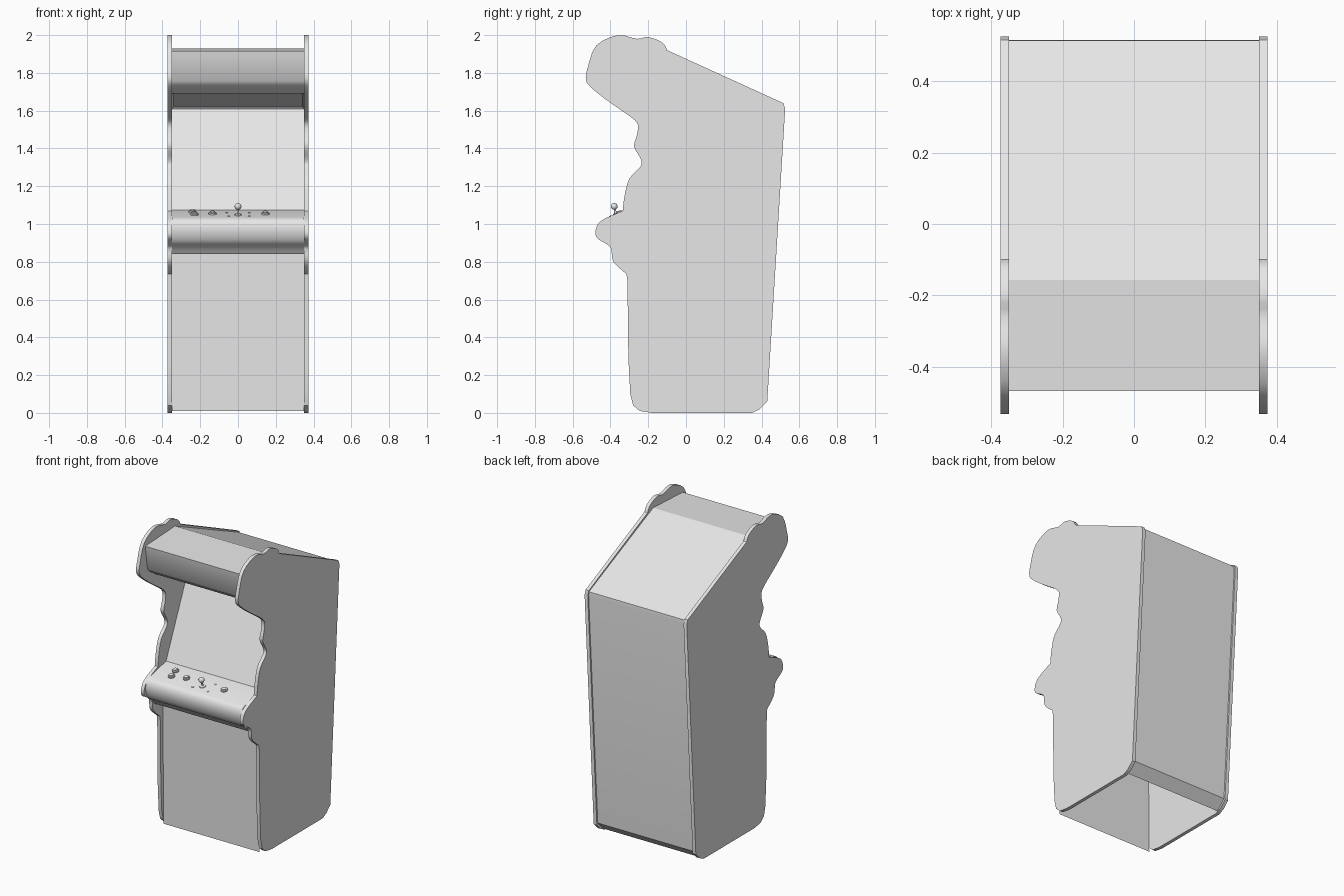
import bpy, bmesh, math
from mathutils import Vector, Matrix

if "Cube" in bpy.data.objects:
    bpy.data.objects.remove(bpy.data.objects["Cube"])

grey = bpy.data.materials.new("plain grey")
grey.diffuse_color = (0.8, 0.8, 0.8, 1)
grey.use_nodes = True
grey.node_tree.nodes["Principled BSDF"].inputs["Base Color"].default_value = grey.diffuse_color


def finish(name, bm, angle=35):
    bmesh.ops.recalc_face_normals(bm, faces=bm.faces[:])
    me = bpy.data.meshes.new(name)
    bm.to_mesh(me)
    bm.free()
    me.materials.append(grey)
    ob = bpy.data.objects.new(name, me)
    bpy.context.collection.objects.link(ob)
    bpy.ops.object.select_all(action='DESELECT')
    ob.select_set(True)
    bpy.context.view_layer.objects.active = ob
    bpy.ops.object.shade_smooth_by_angle(angle=math.radians(angle))
    return ob


def spline(pts, n=3):
    """Smooth curve through the points (Catmull-Rom)."""
    p = [Vector(q) for q in pts]
    p = [p[0]] + p + [p[-1]]
    out = []
    for i in range(1, len(p) - 2):
        a, b, c, d = p[i - 1:i + 3]
        for k in range(n):
            t = k / n
            out.append(0.5 * (2 * b + (c - a) * t + (2 * a - 5 * b + 4 * c - d) * t * t
                              + (3 * b - a - 3 * c + d) * t ** 3))
    return [tuple(q) for q in out] + [tuple(pts[-1])]


# Side panel outline (y, z): curvy front, straight roof, back and base
head = spline([(-0.10, 1.92), (-0.125, 1.96), (-0.20, 1.99), (-0.26, 1.98), (-0.36, 2.0),
               (-0.475, 1.945), (-0.52, 1.83), (-0.53, 1.765), (-0.50, 1.72),
               (-0.405, 1.645), (-0.29, 1.565), (-0.255, 1.525), (-0.26, 1.47),
               (-0.275, 1.41), (-0.24, 1.345), (-0.24, 1.305), (-0.30, 1.24),
               (-0.325, 1.15), (-0.335, 1.07)])
elbow = spline([(-0.37, 1.055), (-0.445, 1.02), (-0.475, 0.98), (-0.475, 0.93),
                (-0.415, 0.89), (-0.395, 0.865), (-0.385, 0.80), (-0.315, 0.735)])
base = [(-0.31, 0.70), (-0.305, 0.285), (-0.295, 0.10), (-0.28, 0.04), (-0.245, 0.01),
        (-0.18, 0), (0.35, 0), (0.39, 0.02), (0.43, 0.06), (0.525, 1.61), (0.515, 1.64)]
outline = head + elbow + base

for side, label in ((-1, "left"), (1, "right")):
    bm = bmesh.new()
    face = bm.faces.new([bm.verts.new((side * 0.35, y, z)) for y, z in outline])
    ext = bmesh.ops.extrude_face_region(bm, geom=[face], use_keep_orig=True)
    moved = [v for v in ext["geom"] if isinstance(v, bmesh.types.BMVert)]
    bmesh.ops.translate(bm, verts=moved, vec=(side * 0.023, 0, 0))
    bmesh.ops.triangulate(bm, faces=[f for f in bm.faces if len(f.verts) > 4])
    finish(label + "_side_panel", bm)


def sheet(name, pts, w=0.35):
    """Panel swept across the cabinet width along a (y, z) profile."""
    bm = bmesh.new()
    rows = [(bm.verts.new((-w, y, z)), bm.verts.new((w, y, z))) for y, z in pts]
    for (a, b), (c, d) in zip(rows, rows[1:]):
        bm.faces.new((a, b, d, c))
    return bm


# Lower front panel, rounded lip and sloping control deck
lip = spline([(-0.37, 0.84), (-0.40, 0.875), (-0.44, 0.905), (-0.46, 0.95),
              (-0.462, 0.99), (-0.45, 1.02), (-0.43, 1.034)])
finish("front_panel", sheet("front", [(-0.275, 0.01), (-0.285, 0.84), (-0.37, 0.84)]))
finish("control_deck", sheet("deck", lip + [(-0.25, 1.074)]))

# Screen leaning back
finish("screen", sheet("screen", [(-0.25, 1.074), (-0.01, 1.61)]))

# Marquee box: speaker underside, sign face and canopy top
bm = sheet("marquee", [(-0.01, 1.61), (-0.36, 1.69), (-0.425, 1.735), (-0.445, 1.757),
                       (-0.467, 1.915), (-0.157, 1.93)])
sign = min(bm.faces, key=lambda f: f.normal.y if f.normal.y < 0 else -f.normal.y)
bmesh.ops.recalc_face_normals(bm, faces=bm.faces[:])
bm.normal_update()
bmesh.ops.inset_individual(bm, faces=[sign], thickness=0.012, depth=-0.008)
finish("marquee", bm)

# Sloped roof, back and chamfered foot; the bottom stays open
finish("roof_and_back", sheet("back", [(-0.157, 1.93), (0.513, 1.632), (0.515, 1.61),
                                       (0.42, 0.07), (0.36, 0.01)]))


# Controls stand on the deck, square to its slope
tilt = Matrix.Rotation(math.atan2(0.04, 0.18), 4, 'X')


def deck_matrix(x, y):
    return Matrix.Translation((x, y, 1.034 + (y + 0.43) * 0.04 / 0.18)) @ tilt


def turned(name, x, y, profile, seg=20):
    """Lathed part from a (radius, height) profile."""
    bm = bmesh.new()
    vs = [bm.verts.new((r, 0, h)) for r, h in profile]
    es = [bm.edges.new(p) for p in zip(vs, vs[1:])]
    bmesh.ops.spin(bm, geom=vs + es, cent=(0, 0, 0), axis=(0, 0, 1),
                   angle=math.tau, steps=seg)
    bmesh.ops.remove_doubles(bm, verts=bm.verts[:], dist=1e-5)
    bm.transform(deck_matrix(x, y))
    finish(name, bm)


button = [(0.021, 0), (0.021, 0.007), (0.017, 0.010), (0.013, 0.010), (0.013, 0.015),
          (0.008, 0.018), (0, 0.019)]
for i, (x, y) in enumerate([(-0.24, -0.31), (-0.23, -0.365), (-0.135, -0.345), (0.145, -0.35)]):
    turned(f"button_{i + 1}", x, y, button)

screw = [(0.007, 0), (0.006, 0.003), (0, 0.004)]
for i, (x, y) in enumerate([(0.06, -0.32), (-0.05, -0.40), (0.06, -0.40), (-0.06, -0.32)]):
    turned(f"deck_bolt_{i + 1}", x, y, screw, 12)

# Joystick: collar, shaft and ball
ball = [(0.018 * math.sin(a), 0.047 - 0.018 * math.cos(a))
        for a in (math.pi * k / 10 for k in range(2, 10))]
turned("joystick", 0, -0.37, [(0.02, 0), (0.018, 0.005), (0.006, 0.008), (0.005, 0.03)]
       + ball + [(0, 0.065)])
